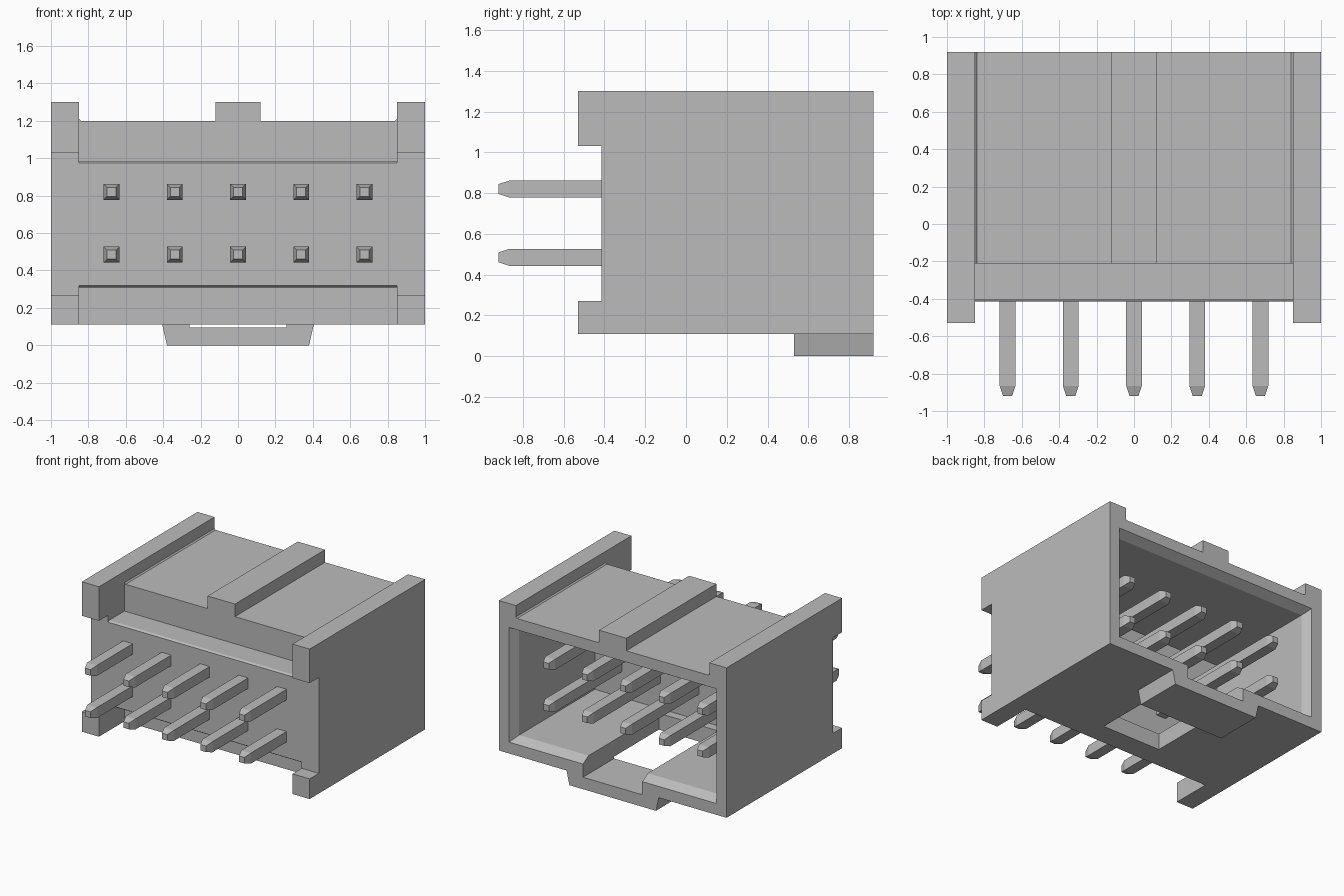
import bpy
import bmesh

cube = bpy.data.objects.get("Cube")
if cube:
    bpy.data.objects.remove(cube, do_unlink=True)

grey = bpy.data.materials.new("mid_grey")
grey.use_nodes = True
colour = (0.5, 0.5, 0.5, 1)
grey.diffuse_color = colour
grey.node_tree.nodes["Principled BSDF"].inputs["Base Color"].default_value = colour


def loft(name, rings):
    """Closed solid through a list of matching rings of points."""
    bm = bmesh.new()
    loops = [[bm.verts.new(p) for p in ring] for ring in rings]
    n = len(loops[0])
    for a, b in zip(loops, loops[1:]):
        for i in range(n):
            j = (i + 1) % n
            bm.faces.new((a[i], a[j], b[j], b[i]))
    bm.faces.new(loops[0])
    bm.faces.new(loops[-1])
    bmesh.ops.recalc_face_normals(bm, faces=bm.faces)
    mesh = bpy.data.meshes.new(name)
    bm.to_mesh(mesh)
    bm.free()
    mesh.materials.append(grey)
    ob = bpy.data.objects.new(name, mesh)
    bpy.context.collection.objects.link(ob)
    return ob


def rect(y, x, z0, z1, cx=0):
    return [(cx - x, y, z0), (cx + x, y, z0), (cx + x, y, z1), (cx - x, y, z1)]


def box(name, x, y0, y1, z0, z1):
    return loft(name, [rect(y0, x, z0, z1), rect(y1, x, z0, z1)])


def along_y(name, profile, y0, y1):
    return loft(name, [[(x, y, z) for x, z in profile] for y in (y0, y1)])


def along_x(name, profile, x):
    return loft(name, [[(s, y, z) for y, z in profile] for s in (-x, x)])


def combine(target, tool, operation="DIFFERENCE"):
    mod = target.modifiers.new("cut", "BOOLEAN")
    mod.operation = operation
    mod.solver = "EXACT"
    mod.object = tool
    bpy.context.view_layer.objects.active = target
    bpy.ops.object.modifier_apply(modifier=mod.name)
    bpy.data.objects.remove(tool, do_unlink=True)


FRONT, RECESS, BACK = -0.415, -0.21, 0.92

# Housing block with the keying bump under its rear edge
housing = box("housing", 1, -0.53, BACK, 0.11, 1.3)
bump = [(-0.38, 0), (0.38, 0), (0.405, 0.11), (0.405, 0.14), (-0.405, 0.14), (-0.405, 0.11)]
combine(housing, along_y("bump", bump, 0.53, BACK), "UNION")

# Top troughs on both sides of the centre rib
for s in (-1, 1):
    trough = [(0.12, 1.2), (0.84, 1.2), (0.85, 1.21), (0.85, 1.5), (0.12, 1.5)]
    combine(housing, along_y("trough", [(s * x, z) for x, z in trough], -1, 1.5))

# Front: upper and lower recesses with bevelled lips, then the gap between feet
upper = [(-1, 0.975), (FRONT, 0.975), (FRONT + 0.015, 0.985),
         (RECESS, 0.985), (RECESS, 1.5), (-1, 1.5)]
lower = [(-1, 0.32), (FRONT, 0.32), (FRONT + 0.015, 0.31),
         (RECESS, 0.31), (RECESS, -0.2), (-1, -0.2)]
combine(housing, along_x("upper_recess", upper, 0.85))
combine(housing, along_x("lower_recess", lower, 0.85))
combine(housing, box("front_gap", 1.2, -1, FRONT, 0.27, 1.03))

# Rear socket with a flared mouth
mouth = BACK - 0.07
combine(housing, loft("socket", [
    rect(-0.1, 0.87, 0.24, 1.07), rect(mouth, 0.87, 0.24, 1.07),
    rect(BACK, 0.91, 0.2, 1.11), rect(BACK + 0.2, 0.91, 0.2, 1.11)]))

# Keying slot through the floor, stopped by the bump
combine(housing, box("key_slot", 0.26, -0.03, BACK + 0.2, 0.095, 0.4))

# Two rows of square pins with tapered ends
for row, z in (("lower", 0.485), ("upper", 0.82)):
    for i in range(5):
        x = (i - 2) * 0.338
        rings = [rect(y, h, z - h, z + h, x) for y, h in
                 ((-0.92, 0.024), (-0.865, 0.042), (0.74, 0.042), (0.79, 0.024))]
        loft(f"{row}_pin_{i + 1}", rings)
